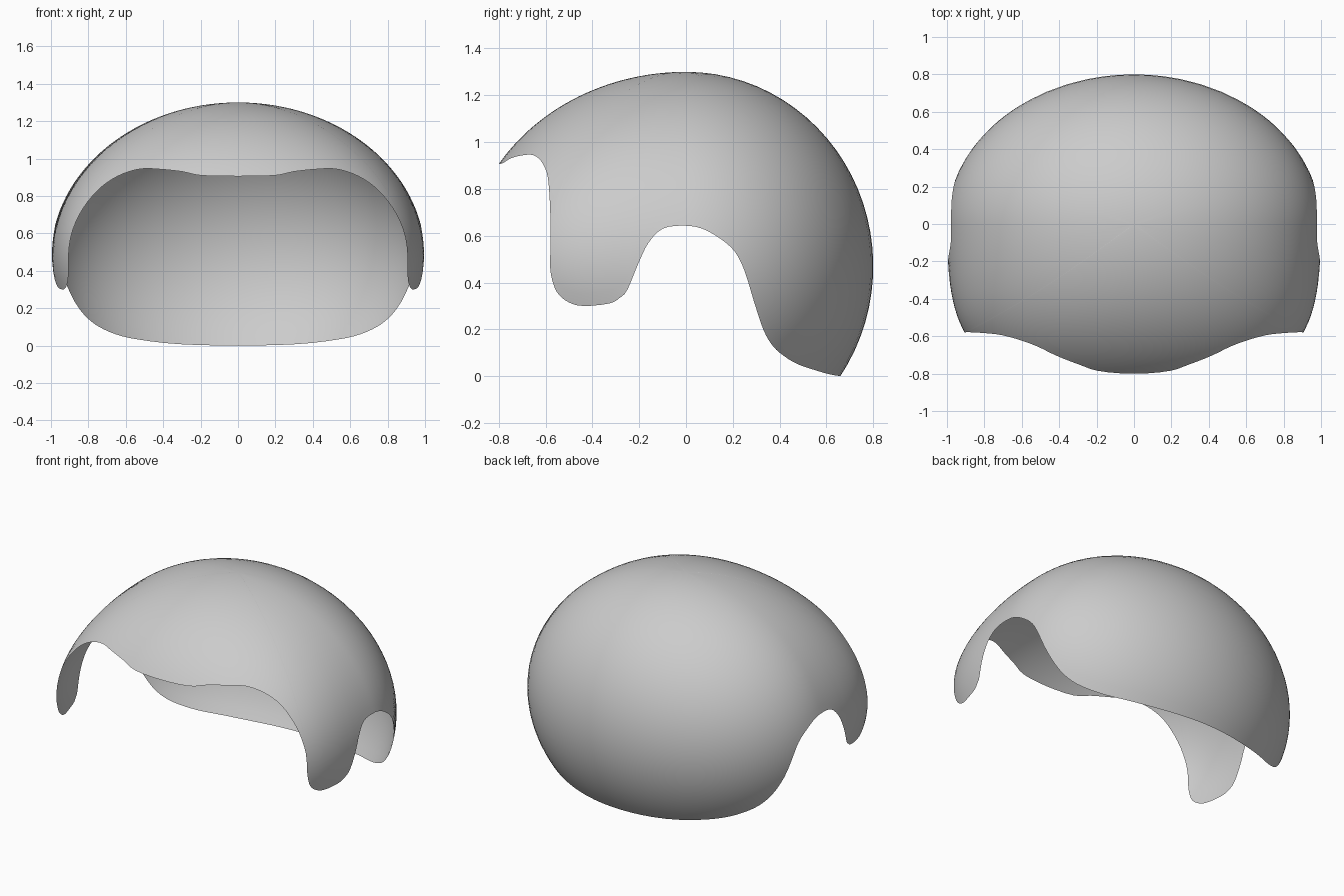
import bpy, bmesh, math
from mathutils import Vector

if "Cube" in bpy.data.objects:
    bpy.data.objects.remove(bpy.data.objects["Cube"])

# Dome: ellipsoid with a longer front half, widened toward the temples
CZ, RZ, BACK, FRONT = 0.47, 0.83, 0.80, 0.94

def to_dome(s):
    y = s.y * (BACK if s.y > 0 else FRONT)
    widen = 1 + 0.45 * y * y if y < 0 else 1
    return Vector((s.x * widen, y, CZ + RZ * s.z))

def to_sphere(y, z):
    sy, sz = y / (BACK if y > 0 else FRONT), (z - CZ) / RZ
    return Vector((math.sqrt(max(0, 1 - sy * sy - sz * sz)), sy, sz))

# Rim seen from the side (y, z): brow, temple, sideburn, ear opening, nape
rim = [(-.8, .905), (-.785, .909), (-.75, .930), (-.7, .943), (-.655, .945),
       (-.62, .92), (-.595, .87), (-.585, .8), (-.58, .7), (-.578, .58),
       (-.58, .46), (-.567, .395), (-.545, .35), (-.5, .315), (-.44, .30),
       (-.33, .31), (-.285, .333), (-.25, .37), (-.2, .49), (-.16, .57),
       (-.1, .63), (-.01, .643), (.07, .63), (.15, .585), (.21, .53),
       (.25, .45), (.29, .32), (.33, .2), (.37, .13), (.42, .085),
       (.48, .05), (.56, .023), (.64, .003), (.66, .0)]
half = [to_sphere(y, z) for y, z in rim]
half[0].x = half[-1].x = 0
loop = half + [Vector((-p.x, p.y, p.z)) for p in reversed(half[1:-1])]

# Smooth the closed rim
def spline(a, b, c, d, t):
    return 0.5 * (2 * b + (c - a) * t + (2 * a - 5 * b + 4 * c - d) * t * t
                  + (3 * b - a - 3 * c + d) * t ** 3)

n = len(loop)
edge = [spline(loop[i - 1], loop[i], loop[(i + 1) % n], loop[(i + 2) % n], k / 3).normalized()
        for i in range(n) for k in range(3)]

# Shell: arcs from the crown down to the rim
ROWS = 28
bm = bmesh.new()
pole = Vector((0, 0, 1))
crown = bm.verts.new(to_dome(pole))
cols = []
for e in edge:
    ang = pole.angle(e)
    side = (e - pole * e.z).normalized()
    cols.append([bm.verts.new(to_dome(pole * math.cos(ang * r / ROWS) + side * math.sin(ang * r / ROWS)))
                 for r in range(1, ROWS + 1)])
for i, a in enumerate(cols):
    b = cols[(i + 1) % len(cols)]
    bm.faces.new((crown, a[0], b[0]))
    for r in range(ROWS - 1):
        bm.faces.new((a[r], a[r + 1], b[r + 1], b[r]))
for f in bm.faces:
    f.smooth = True
bm.normal_update()

mesh = bpy.data.meshes.new("hair_cap")
bm.to_mesh(mesh)
bm.free()
bpy.context.collection.objects.link(bpy.data.objects.new("hair_cap", mesh))
